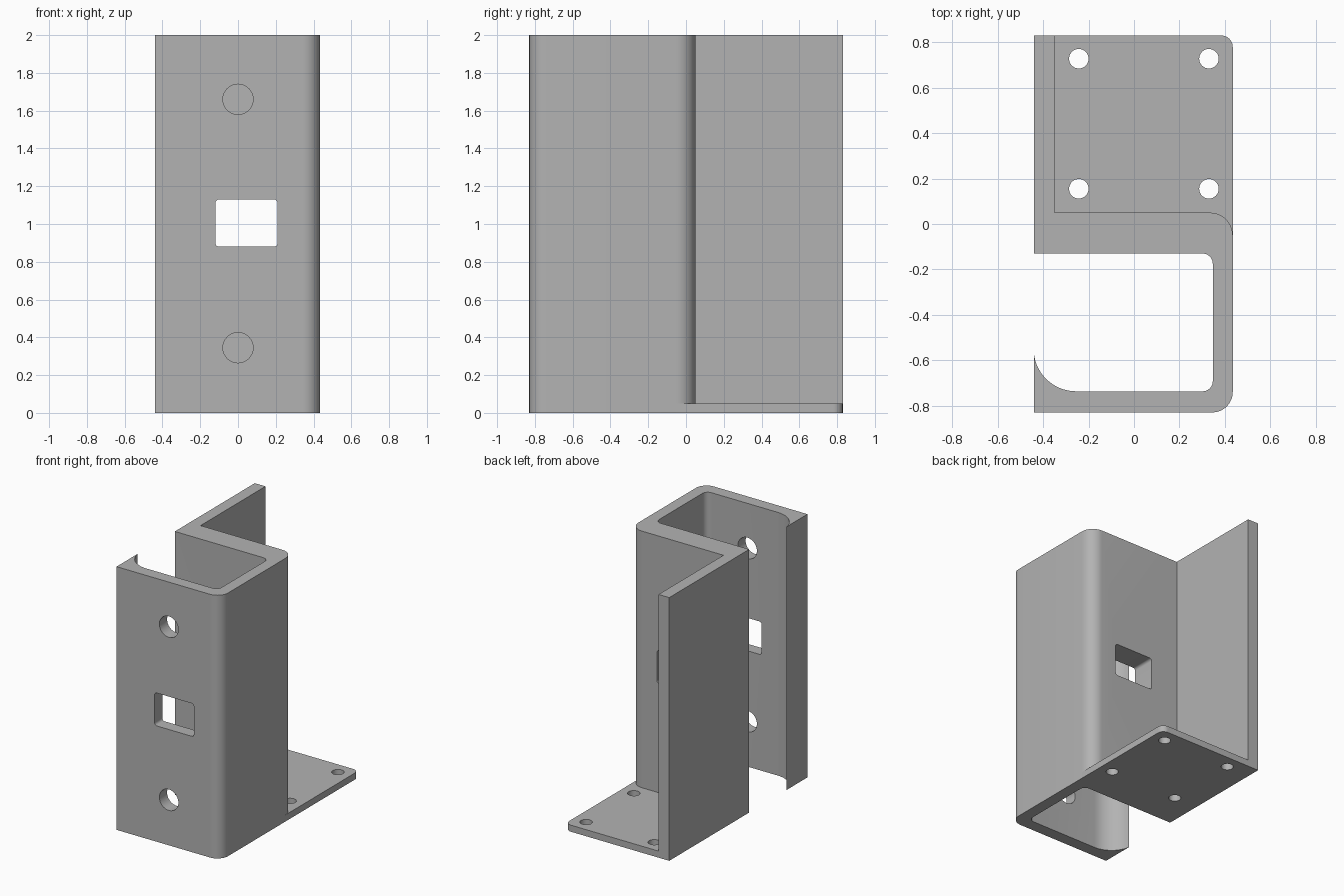
import bpy, bmesh, math
from mathutils import Vector, Matrix

if "Cube" in bpy.data.objects:
    bpy.data.objects.remove(bpy.data.objects["Cube"])

steel = bpy.data.materials.new("grey steel")
steel.use_nodes = True
steel.diffuse_color = (0.45, 0.45, 0.45, 1)
steel.node_tree.nodes["Principled BSDF"].inputs["Base Color"].default_value = (0.45, 0.45, 0.45, 1)


def arc(cx, cy, r, start, end, steps=12):
    """Points along an arc, angles in degrees."""
    angles = [math.radians(start + (end - start) * i / steps) for i in range(steps + 1)]
    return [(cx + r * math.cos(a), cy + r * math.sin(a)) for a in angles]


def rounded(corners, steps=10):
    """Outline from (x, y) or (x, y, radius) right-angle corners."""
    out = []
    for i, c in enumerate(corners):
        p = Vector(c[:2])
        if len(c) == 2:
            out.append(p)
            continue
        r = c[2]
        u = (Vector(corners[i - 1][:2]) - p).normalized()
        v = (Vector(corners[(i + 1) % len(corners)][:2]) - p).normalized()
        centre = p + (u + v) * r
        for k in range(steps + 1):
            t = math.pi / 2 * k / steps
            out.append(centre - v * r * math.cos(t) - u * r * math.sin(t))
    return out


def extrude(name, outline, low, high, along_y=False):
    """Prism from an outline, along z or along y."""
    bm = bmesh.new()
    face = bm.faces.new([bm.verts.new((p[0], p[1], low)) for p in outline])
    moved = bmesh.ops.extrude_face_region(bm, geom=[face])["geom"]
    bmesh.ops.translate(bm, vec=(0, 0, high - low),
                        verts=[g for g in moved if isinstance(g, bmesh.types.BMVert)])
    if along_y:
        bmesh.ops.transform(bm, matrix=Matrix.Rotation(math.pi / 2, 4, "X"), verts=bm.verts)
    bmesh.ops.recalc_face_normals(bm, faces=bm.faces)
    mesh = bpy.data.meshes.new(name)
    bm.to_mesh(mesh)
    bm.free()
    mesh.materials.append(steel)
    obj = bpy.data.objects.new(name, mesh)
    bpy.context.collection.objects.link(obj)
    return obj


def activate(obj):
    bpy.ops.object.select_all(action="DESELECT")
    obj.select_set(True)
    bpy.context.view_layer.objects.active = obj


def cut(obj, cutter):
    """Subtract the cutter and discard it."""
    cutter.hide_render = True
    mod = obj.modifiers.new("cut", "BOOLEAN")
    mod.operation, mod.solver, mod.object = "DIFFERENCE", "EXACT", cutter
    activate(obj)
    bpy.ops.object.modifier_apply(modifier=mod.name)
    bpy.data.objects.remove(cutter)


# Shared outer dimensions
L, R, F, B = -0.44, 0.435, -0.83, 0.83
inner_left, web_back = -0.35, 0.05

# Folded channel: front lip, side wall, thick web and rear flange
profile = rounded([(L, F), (R, F, 0.09), (R, web_back, 0.1), (inner_left, web_back),
                   (inner_left, B), (L, B), (L, -0.13), (0.347, -0.13, 0.045),
                   (0.347, -0.737, 0.045), (-0.255, -0.737)])
profile += arc(-0.255, -0.55, 0.187, 270, 188.4)[1:]
channel = extrude("folded_channel", profile, 0, 2)

# Window through both front wall and web
window = rounded([(-0.12, 0.88, 0.02), (0.21, 0.88, 0.02), (0.21, 1.13, 0.02), (-0.12, 1.13, 0.02)], 5)
cut(channel, extrude("window_cutter", window, -0.3, 1, along_y=True))

# Round holes through the front wall only
for z in (0.345, 1.66):
    cut(channel, extrude("bolt_cutter", arc(0, z, 0.08, 0, 360, 40)[:-1], 0.5, 1, along_y=True))

# Base plate following the rounded web corner
plate = extrude("base_plate", rounded([(inner_left, web_back), (R, web_back, 0.1), (R, -0.05),
                                       (R, B, 0.05), (inner_left, B)]), 0, 0.05)
for x in (-0.243, 0.33):
    for y in (0.155, 0.728):
        cut(plate, extrude("screw_cutter", arc(x, y, 0.043, 0, 360, 32)[:-1], -0.1, 0.2))

# Smooth the bends, keep the edges crisp
for obj in (channel, plate):
    activate(obj)
    bpy.ops.object.shade_smooth_by_angle(angle=math.radians(30))
